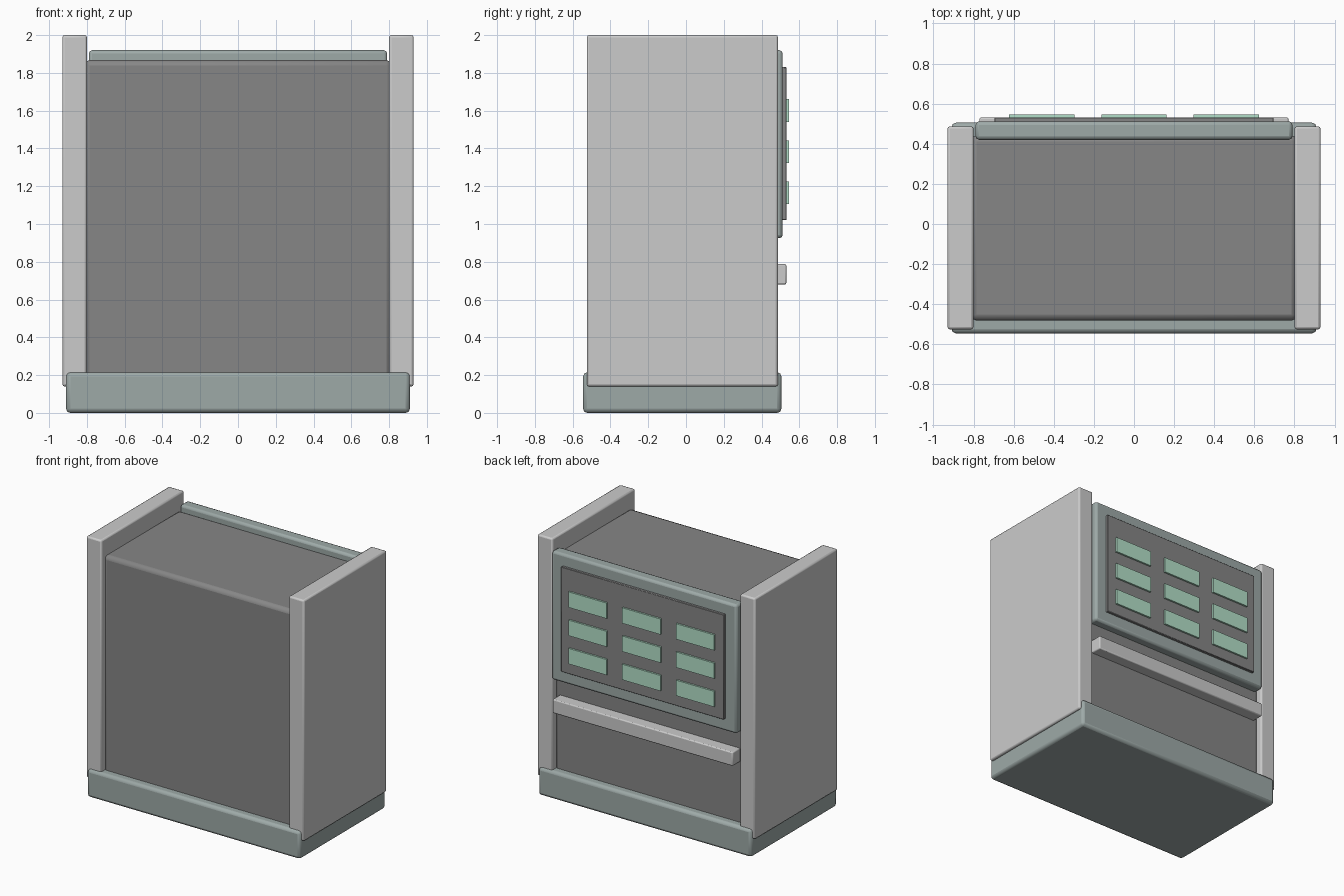
import bpy

if "Cube" in bpy.data.objects:
    bpy.data.objects.remove(bpy.data.objects["Cube"])


def material(name, rgb):
    m = bpy.data.materials.new(name)
    m.diffuse_color = (*rgb, 1)
    m.use_nodes = True
    m.node_tree.nodes["Principled BSDF"].inputs["Base Color"].default_value = m.diffuse_color
    return m


dark = material("dark_grey", (0.24, 0.24, 0.24))
slate = material("slate", (0.34, 0.40, 0.39))
mint = material("mint", (0.45, 0.74, 0.58))


def box(name, x, y, z, mat=None, bevel=0.0, segments=2):
    """Box spanning the given (min, max) ranges, with optional rounded edges."""
    ranges = (x, y, z)
    bpy.ops.mesh.primitive_cube_add(size=1, location=[(a + b) / 2 for a, b in ranges])
    ob = bpy.context.object
    ob.name = name
    ob.scale = [b - a for a, b in ranges]
    bpy.ops.object.transform_apply(location=False, rotation=False, scale=True)
    if mat:
        ob.data.materials.append(mat)
    if bevel:
        mod = ob.modifiers.new("rounded_edges", 'BEVEL')
        mod.width = bevel
        mod.segments = segments
        bpy.ops.object.shade_smooth_by_angle()
    return ob


# Base plinth and main body
box("base", (-0.91, 0.91), (-0.545, 0.505), (0, 0.215), slate, 0.022)
box("body", (-0.815, 0.815), (-0.482, 0.442), (0.1, 1.868), dark, 0.03)

# Side panels
for side, label in ((-1, "left"), (1, "right")):
    x = sorted((side * 0.80, side * 0.93))
    box(label + "_side_panel", x, (-0.525, 0.487), (0.14, 2.0), None, 0.012)

# Display frame, screen and handle on the back
box("display_frame", (-0.79, 0.79), (0.42, 0.512), (0.925, 1.92), slate, 0.018)
box("display_screen", (-0.695, 0.695), (0.49, 0.532), (1.02, 1.83), dark, 0.003, 1)
box("handle", (-0.77, 0.77), (0.43, 0.531), (0.68, 0.787), None, 0.008)

# Grid of indicator lights
for row in range(3):
    for col in range(3):
        cx, cz = (col - 1) * 0.459, 1.165 + row * 0.218
        box(f"indicator_{row}_{col}", (cx - 0.163, cx + 0.163), (0.52, 0.546),
            (cz - 0.06, cz + 0.06), mint)
